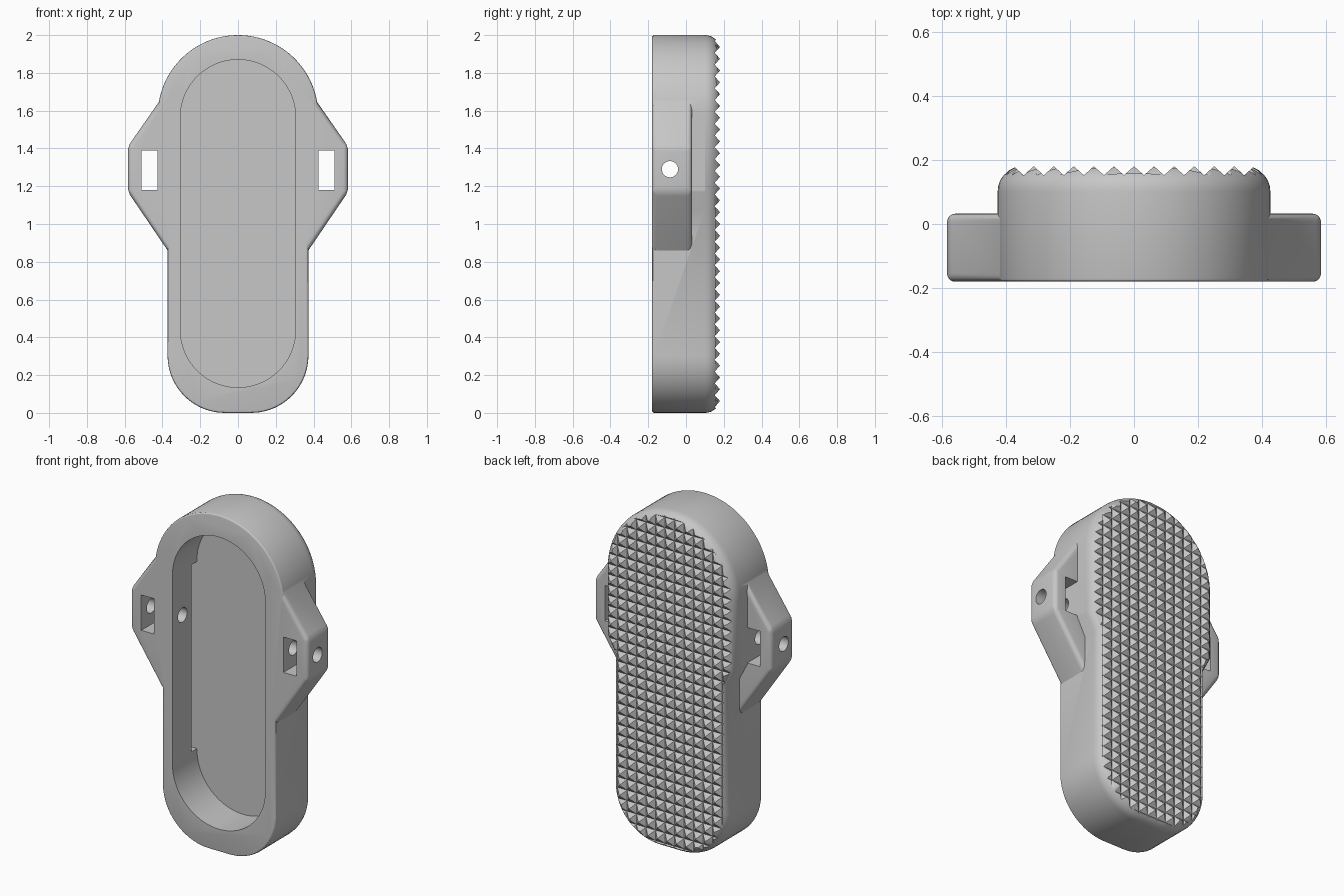
import bpy, bmesh
from math import sin, cos, pi, radians
from mathutils import Matrix, Vector

cube = bpy.data.objects.get("Cube")
if cube:
    bpy.data.objects.remove(cube, do_unlink=True)

FRONT, BACK = -0.18, 0.181    # depth of the body before the tread is cut
FILLET, CHAMFER = 0.08, 0.012
EAR_BACK = 0.032
FLOOR = 0.05
HOLE_Z, HOLE_Y = 1.29, -0.085
PITCH, VALLEY, PEAK = 0.0625, 0.152, 0.18

grey = bpy.data.materials.new("plain grey")
grey.use_nodes = True
colour = (0.57, 0.57, 0.57, 1)
grey.diffuse_color = colour
grey.node_tree.nodes["Principled BSDF"].inputs["Base Color"].default_value = colour


def finish(name, bm):
    """Turn a bmesh into a named object."""
    bmesh.ops.recalc_face_normals(bm, faces=bm.faces[:])
    mesh = bpy.data.meshes.new(name)
    bm.to_mesh(mesh)
    bm.free()
    mesh.materials.append(grey)
    obj = bpy.data.objects.new(name, mesh)
    bpy.context.collection.objects.link(obj)
    return obj


def loft(sections):
    """Join (y, outline) sections into a closed solid."""
    bm = bmesh.new()
    rings = [[bm.verts.new((x, y, z)) for x, z in points] for y, points in sections]
    for a, b in zip(rings, rings[1:]):
        for i in range(len(a)):
            bm.faces.new((a[i - 1], a[i], b[i], b[i - 1]))
    bm.faces.new(rings[0])
    bm.faces.new(rings[-1])
    return bm


def prism(points, y0, y1):
    return loft([(y0, points), (y1, points)])


def arc(cx, cz, r, a0, a1, steps):
    angles = [radians(a0 + (a1 - a0) * i / steps) for i in range(steps + 1)]
    return [(cx + r * cos(a), cz + r * sin(a)) for a in angles]


def body_outline(inset):
    """Wide round top, narrower lower half, moved inwards by inset."""
    half = arc(0.07, 0.303, 0.303 - inset, -90, 0, 14)
    shift = inset * 0.25
    half += [(0.373 - inset, 1.07 + shift), (0.425 - inset, 1.17 + shift)]
    top = arc(0, 1.575, 0.425 - inset, 0, 180, 48)
    return half + top + [(-x, z) for x, z in reversed(half)]


def box(name, x0, x1, y0, y1, z0, z1):
    return finish(name, prism([(x0, z0), (x1, z0), (x1, z1), (x0, z1)], y0, y1))


def combine(target, other, operation):
    """Apply a boolean and discard the helper."""
    mod = target.modifiers.new("combine", "BOOLEAN")
    mod.operation = operation
    mod.solver = "EXACT"
    mod.object = other
    bpy.context.view_layer.objects.active = target
    bpy.ops.object.modifier_apply(modifier=mod.name)
    bpy.data.objects.remove(other, do_unlink=True)


# Body: small rounding at the front rim, large rounding at the back rim
sections = []
for i in range(4):
    a = pi / 2 * i / 3
    sections.append((FRONT + CHAMFER * (1 - cos(a)), body_outline(CHAMFER * (1 - sin(a)))))
for i in range(9):
    a = pi / 2 * i / 8
    sections.append((BACK - FILLET * (1 - sin(a)), body_outline(FILLET * (1 - cos(a)))))
body = finish("shell_body", loft(sections))

# Tread: a grid of pyramids, cut into the back
bm = bmesh.new()
cols, rows = 15, 33
bmesh.ops.create_grid(bm, x_segments=cols, y_segments=rows, size=0.5)
for v in bm.verts:
    v.co = Vector((v.co.x * cols * PITCH, VALLEY, 1 + v.co.y * rows * PITCH))
border = [e for e in bm.edges if e.is_boundary]
peaks = bmesh.ops.poke(bm, faces=bm.faces[:])["verts"]
for v in peaks:
    v.co.y = PEAK
wall = bmesh.ops.extrude_edge_only(bm, edges=border)["geom"]
for v in wall:
    if isinstance(v, bmesh.types.BMVert):
        v.co.y = 0.3
bmesh.ops.holes_fill(bm, edges=[e for e in bm.edges if e.is_boundary], sides=0)
combine(body, finish("tread_cutter", bm), "DIFFERENCE")

# Strap ears with a slot through each
for side in (1, -1):
    points = [(0.33, 0.797), (0.583, 1.17), (0.583, 1.41), (0.33, 1.774)]
    bm = prism([(side * x, z) for x, z in points], FRONT, EAR_BACK)
    outer = [e for e in bm.edges if any(abs(v.co.x) > 0.5 for v in e.verts)]
    bmesh.ops.bevel(bm, geom=outer, offset=0.026, segments=5, profile=0.5, affect="EDGES")
    combine(body, finish("strap_ear", bm), "UNION")
    combine(body, box("slot_cutter", side * 0.425, side * 0.51, -0.4, 0.1, 1.18, 1.39), "DIFFERENCE")

# Front pocket with undercut grooves along its straight sides
pocket = arc(0, 1.565, 0.305, 0, 180, 40) + arc(0, 0.44, 0.305, 180, 360, 40)
combine(body, finish("pocket_cutter", prism(pocket, -0.4, FLOOR)), "DIFFERENCE")
combine(body, box("groove_cutter", -0.34, 0.34, 0, FLOOR - 0.0005, 0.445, 1.555), "DIFFERENCE")

# Cross hole through both ears and walls
bm = bmesh.new()
bmesh.ops.create_cone(bm, cap_ends=True, segments=32, radius1=0.043, radius2=0.043, depth=1.6,
                      matrix=Matrix.Translation((0, HOLE_Y, HOLE_Z)) @ Matrix.Rotation(pi / 2, 4, "Y"))
combine(body, finish("hole_cutter", bm), "DIFFERENCE")

# Smooth curves, crisp edges
bpy.ops.object.select_all(action="DESELECT")
body.select_set(True)
bpy.context.view_layer.objects.active = body
bpy.ops.object.shade_smooth_by_angle(angle=radians(28))
